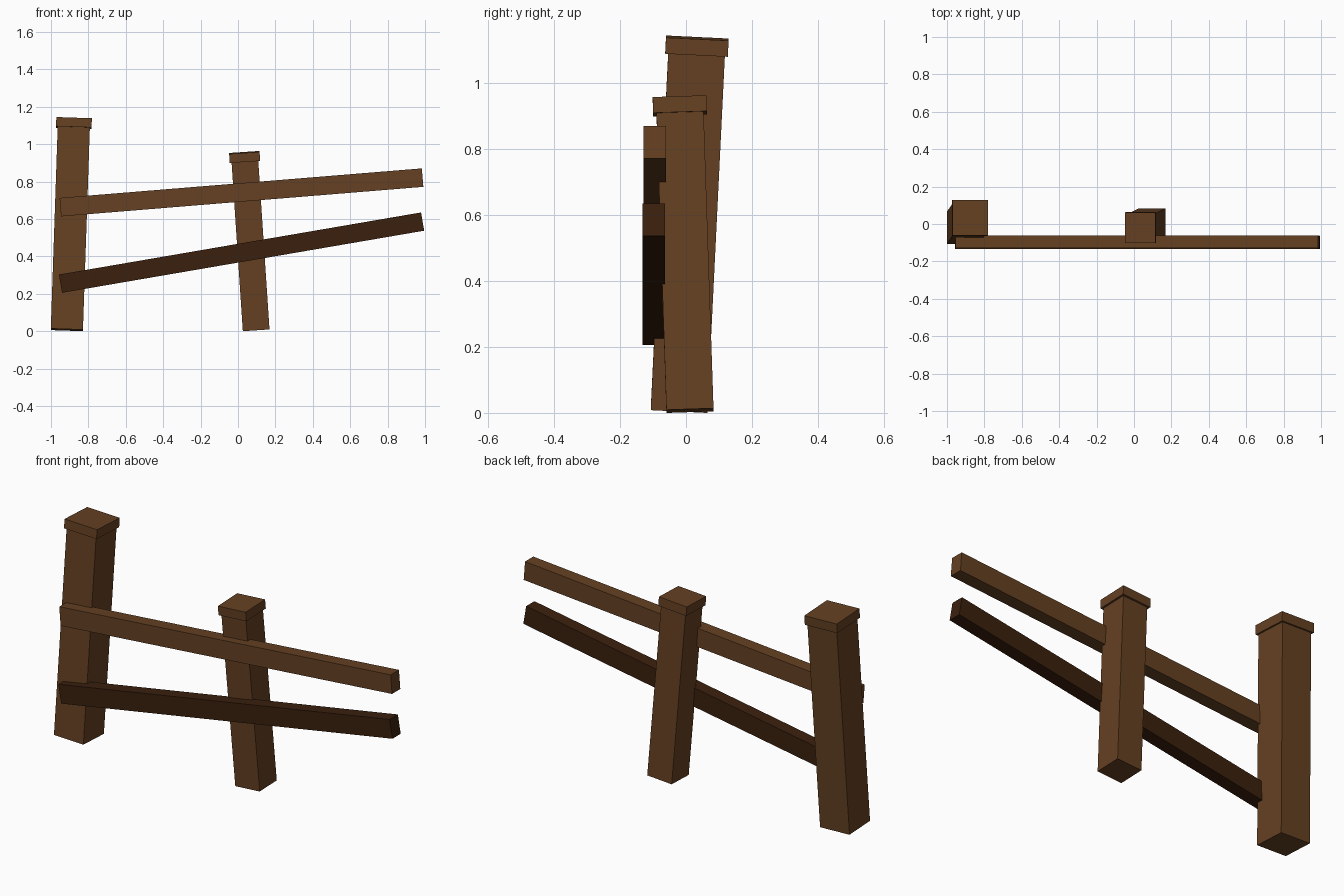
import bpy
from math import atan2, hypot
from mathutils import Matrix, Vector, Euler

default = bpy.data.objects.get("Cube")
if default:
    bpy.data.objects.remove(default, do_unlink=True)


def make_material(name, rgb):
    mat = bpy.data.materials.new(name)
    mat.use_nodes = True
    color = (*rgb, 1.0)
    mat.diffuse_color = color
    mat.node_tree.nodes["Principled BSDF"].inputs["Base Color"].default_value = color
    return mat


brown_wood = make_material("brown wood", (0.13, 0.052, 0.016))
dark_wood = make_material("dark wood", (0.043, 0.0144, 0.0042))


def make_box(name, size, matrix, mat):
    bpy.ops.mesh.primitive_cube_add(size=1)
    obj = bpy.context.object
    obj.name = name
    obj.data.transform(Matrix.Diagonal((*size, 1)))
    obj.matrix_world = matrix
    obj.data.materials.append(mat)
    return obj


def make_post(name, base, top, width, height, cap_width, cap_height):
    """Leaning square post with a flat cap, running from base towards top."""
    base = Vector(base)
    lean = Vector(top) - base
    turn = Euler((-atan2(lean.y, lean.z), atan2(lean.x, lean.z), 0)).to_matrix().to_4x4()
    frame = Matrix.Translation(base) @ turn
    make_box(name, (width, width, height),
             frame @ Matrix.Translation((0, 0, height / 2)), brown_wood)
    make_box(name + "_cap", (cap_width, cap_width, cap_height),
             frame @ Matrix.Translation((0, 0, height + cap_height / 2)), brown_wood)


def make_rail(name, start, end, y, mat):
    """Sloping rail between two (x, z) points."""
    dx, dz = end[0] - start[0], end[1] - start[1]
    centre = Vector(((start[0] + end[0]) / 2, y, (start[1] + end[1]) / 2))
    slope = Matrix.Rotation(-atan2(dz, dx), 4, "Y")
    make_box(name, (hypot(dx, dz), 0.069, 0.099),
             Matrix.Translation(centre) @ slope, mat)


# Posts
make_post("tall_post", (-0.915, -0.021, 0.007), (-0.878, 0.032, 1.09),
          0.172, 1.083, 0.19, 0.049)
make_post("short_post", (0.097, 0.012, 0.007), (0.037, -0.018, 0.908),
          0.143, 0.903, 0.163, 0.048)

# Rails
make_rail("upper_rail", (-0.95, 0.663), (0.987, 0.821), -0.095, brown_wood)
make_rail("lower_rail", (-0.949, 0.254), (0.987, 0.586), -0.098, dark_wood)
